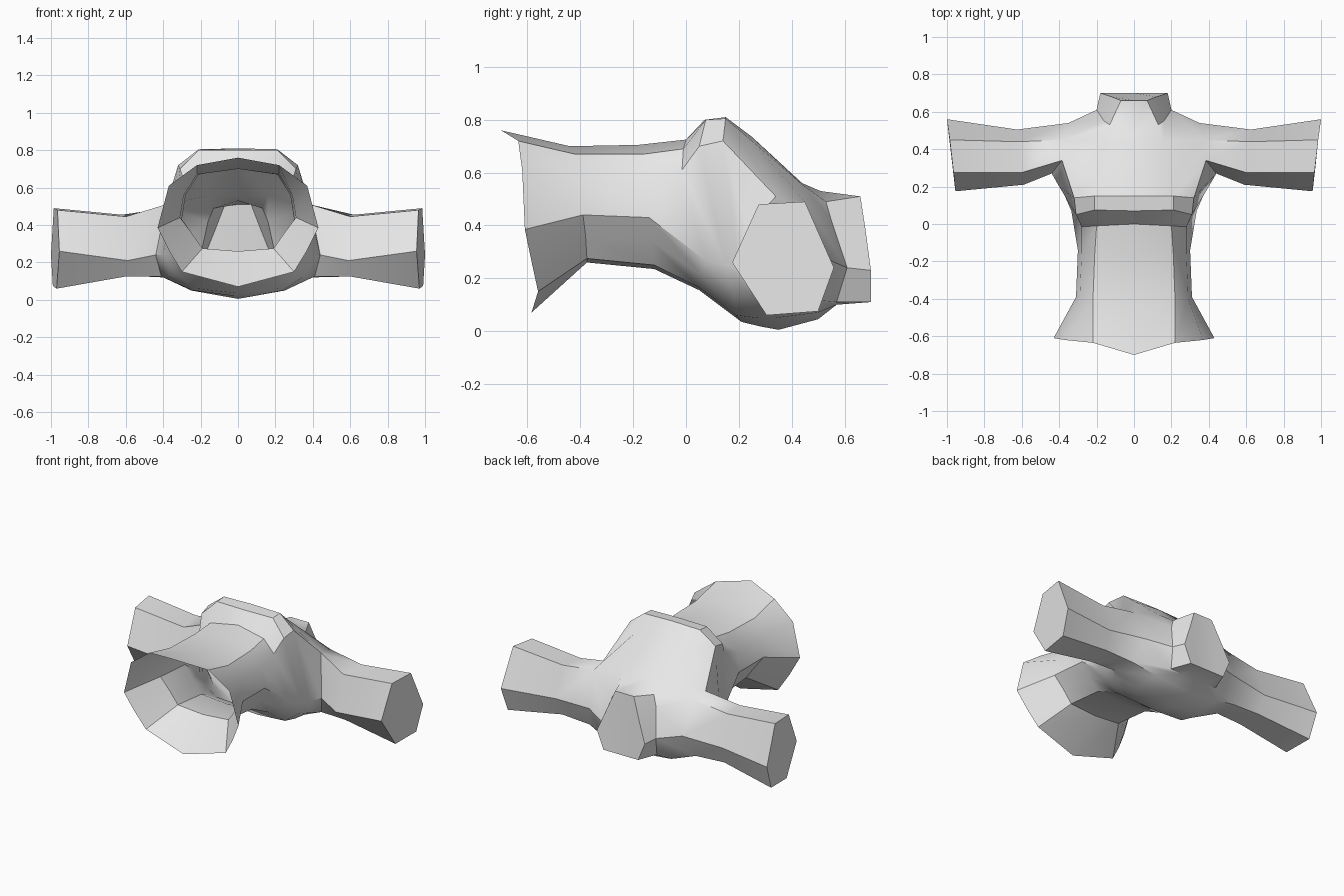
import bpy, bmesh, math

cube = bpy.data.objects.get("Cube")
if cube:
    bpy.data.objects.remove(cube, do_unlink=True)

mat = bpy.data.materials.new("light grey")
mat.use_nodes = True
GREY = (0.8, 0.8, 0.8, 1.0)
mat.diffuse_color = GREY
mat.node_tree.nodes["Principled BSDF"].inputs["Base Color"].default_value = GREY

# Half cross-sections (x, y, z), each from chest centre round the side to spine
hem = [(0, -.70, .76), (.22, -.635, .72), (.37, -.62, .61), (.43, -.61, .385),
       (.37, -.585, .265), (.30, -.56, .15), (0, -.585, .07)]
waist = [(0, -.44, .70), (.22, -.42, .67), (.29, -.40, .56), (.31, -.39, .44),
         (.25, -.38, .36), (.19, -.375, .275), (0, -.375, .26)]
ribs = [(0, -.18, .705), (.21, -.16, .67), (.28, -.15, .56), (.30, -.14, .43),
        (.25, -.13, .34), (.19, -.12, .25), (0, -.12, .235)]
under_bust = [(0, 0, .725), (.20, -.01, .69), (.28, -.015, .61), (.335, .07, .27),
              (.28, .06, .21), (.20, .05, .165), (0, .05, .155)]
bust = [(0, .07, .80), (.21, .075, .80), (.31, .05, .70), (.37, .15, .25),
        (.33, .18, .14), (.22, .19, .06), (0, .21, .035)]
bust_top = [(0, .15, .81), (.21, .15, .805), (.32, .14, .72), (.40, .20, .24),
            (.36, .25, .13), (.24, .27, .05), (0, .28, .018)]
chest = [(0, .25, .735), (.20, .25, .72), (.385, .34, .51), (.44, .27, .24),
         (.41, .31, .125), (.25, .34, .05), (0, .35, .005)]
shoulder = [(0, .44, .56), (.16, .44, .555), (.38, .45, .49), (.35, .54, .27),
            (.40, .465, .12), (.24, .50, .07), (0, .50, .045)]
neck_base = [(0, .51, .53), (.13, .53, .49), (.16, .55, .42), (.20, .61, .24),
             (.18, .57, .11), (.10, .57, .10), (0, .57, .10)]
neck_end = [(0, .66, .51), (.07, .66, .51), (.12, .68, .38), (.18, .70, .23),
            (.13, .70, .11), (.07, .70, .11), (0, .70, .11)]
rings = [hem, waist, ribs, under_bust, bust, bust_top, chest, shoulder,
         neck_base, neck_end]
ARM_RING = 6          # the armhole lies between this ring and the next

# Six-sided arm sections, in armhole order
elbow = [(.60, .275, .445), (.62, .44, .455), (.625, .505, .25),
         (.61, .46, .13), (.60, .30, .125), (.59, .21, .21)]
cuff = [(.965, .275, .48), (.985, .45, .49), (1.0, .56, .24),
        (.99, .50, .075), (.97, .305, .06), (.955, .175, .26)]


def half_body(bm, side):
    """Loft one side of the torso and grow the arm from its armhole."""
    def add(points):
        return [bm.verts.new((side * x, y, z)) for x, y, z in points]

    def face(verts):
        bm.faces.new(verts if side > 0 else verts[::-1])

    grid = [add(r) for r in rings]
    for i in range(len(grid) - 1):
        a, b = grid[i], grid[i + 1]
        for k in range(6):
            if i == ARM_RING and k in (2, 3):
                continue
            face([a[k], a[k + 1], b[k + 1], b[k]])
    face(grid[-1])                                  # neck cap

    a, b = grid[ARM_RING], grid[ARM_RING + 1]
    loop = [a[2], b[2], b[3], b[4], a[4], a[3]]
    for section in (elbow, cuff):
        nxt = add(section)
        for k in range(6):
            j = (k + 1) % 6
            face([loop[k], nxt[k], nxt[j], loop[j]])
        loop = nxt
    face(loop)                                      # cuff cap


bm = bmesh.new()
for side in (1, -1):
    half_body(bm, side)
bmesh.ops.remove_doubles(bm, verts=bm.verts[:], dist=0.0005)
bmesh.ops.recalc_face_normals(bm, faces=bm.faces[:])

mesh = bpy.data.meshes.new("torso")
bm.to_mesh(mesh)
bm.free()
mesh.materials.append(mat)
torso = bpy.data.objects.new("torso_with_arms", mesh)
bpy.context.collection.objects.link(torso)

bpy.ops.object.select_all(action='DESELECT')
torso.select_set(True)
bpy.context.view_layer.objects.active = torso
bpy.ops.object.shade_smooth_by_angle(angle=math.radians(35))
